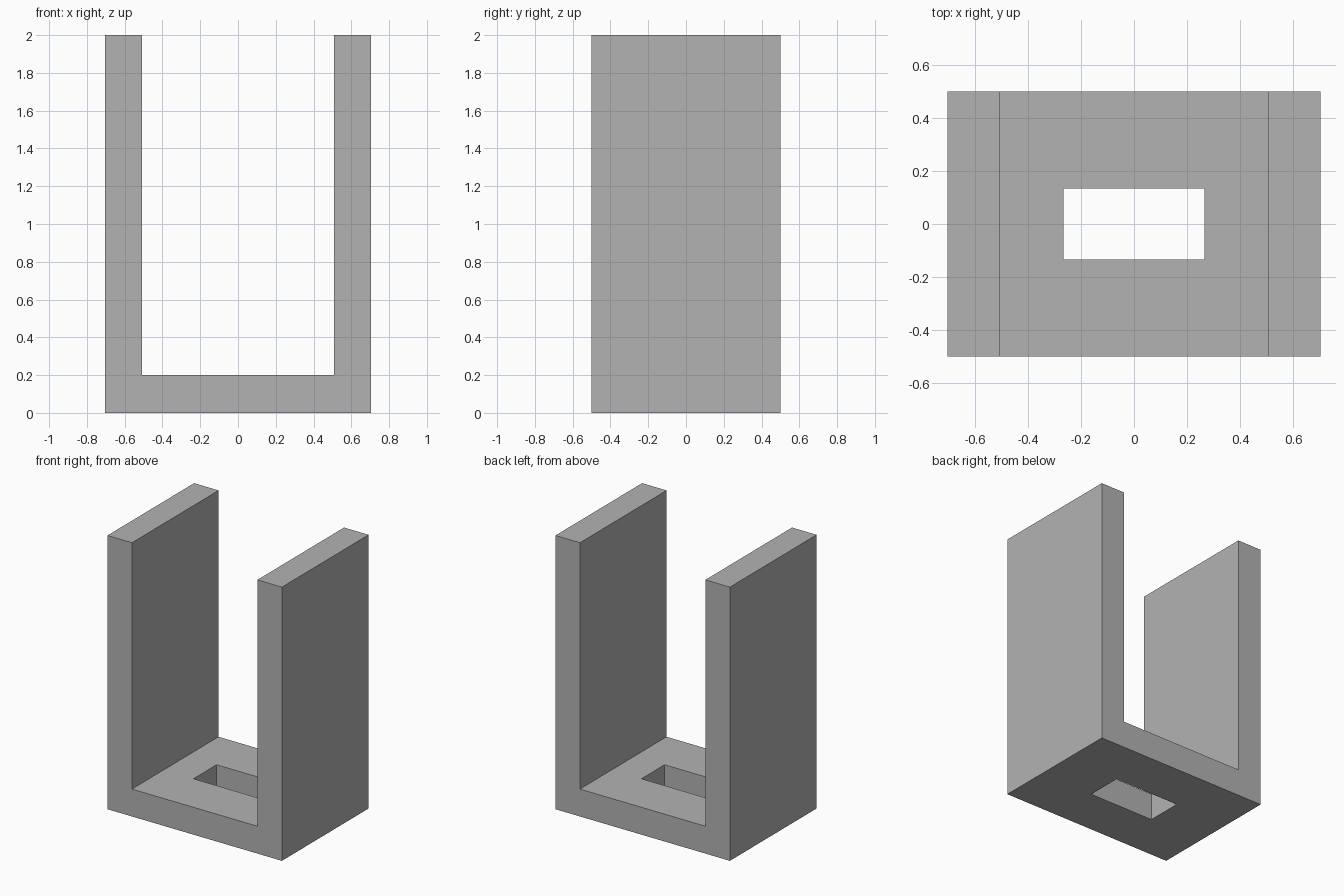
import bpy
import bmesh

if "Cube" in bpy.data.objects:
    bpy.data.objects.remove(bpy.data.objects["Cube"], do_unlink=True)

HALF_WIDTH, HALF_INNER, HALF_DEPTH = 0.705, 0.507, 0.5
HEIGHT, BASE = 2.0, 0.2
HOLE_X, HOLE_Y = 0.267, 0.134

grey = bpy.data.materials.new("plain_grey")
grey.use_nodes = True
colour = (0.45, 0.45, 0.45, 1.0)
grey.diffuse_color = colour
grey.node_tree.nodes["Principled BSDF"].inputs["Base Color"].default_value = colour


def prism(name, profile, half_depth):
    """Extrude an x-z profile along y."""
    bm = bmesh.new()
    face = bm.faces.new([bm.verts.new((x, -half_depth, z)) for x, z in profile])
    new = bmesh.ops.extrude_face_region(bm, geom=[face])["geom"]
    verts = [v for v in new if isinstance(v, bmesh.types.BMVert)]
    bmesh.ops.translate(bm, verts=verts, vec=(0, 2 * half_depth, 0))
    bmesh.ops.recalc_face_normals(bm, faces=bm.faces)
    mesh = bpy.data.meshes.new(name)
    bm.to_mesh(mesh)
    bm.free()
    mesh.materials.append(grey)
    obj = bpy.data.objects.new(name, mesh)
    bpy.context.collection.objects.link(obj)
    return obj


# U-shaped bracket: base plate and two upright walls
right_half = [(HALF_WIDTH, 0), (HALF_WIDTH, HEIGHT),
              (HALF_INNER, HEIGHT), (HALF_INNER, BASE)]
left_half = [(-x, z) for x, z in reversed(right_half)]
bracket = prism("u_bracket", right_half + left_half, HALF_DEPTH)

# Rectangular slot through the base
slot = prism("slot_cutter", [(-HOLE_X, -0.1), (HOLE_X, -0.1),
                             (HOLE_X, BASE + 0.1), (-HOLE_X, BASE + 0.1)], HOLE_Y)
slot.hide_render = True
cut = bracket.modifiers.new("slot", 'BOOLEAN')
cut.operation = 'DIFFERENCE'
cut.solver = 'EXACT'
cut.object = slot

# Apply the cut and discard the cutter
bpy.context.view_layer.objects.active = bracket
bracket.select_set(True)
bpy.ops.object.modifier_apply(modifier=cut.name)
bpy.data.objects.remove(slot, do_unlink=True)
